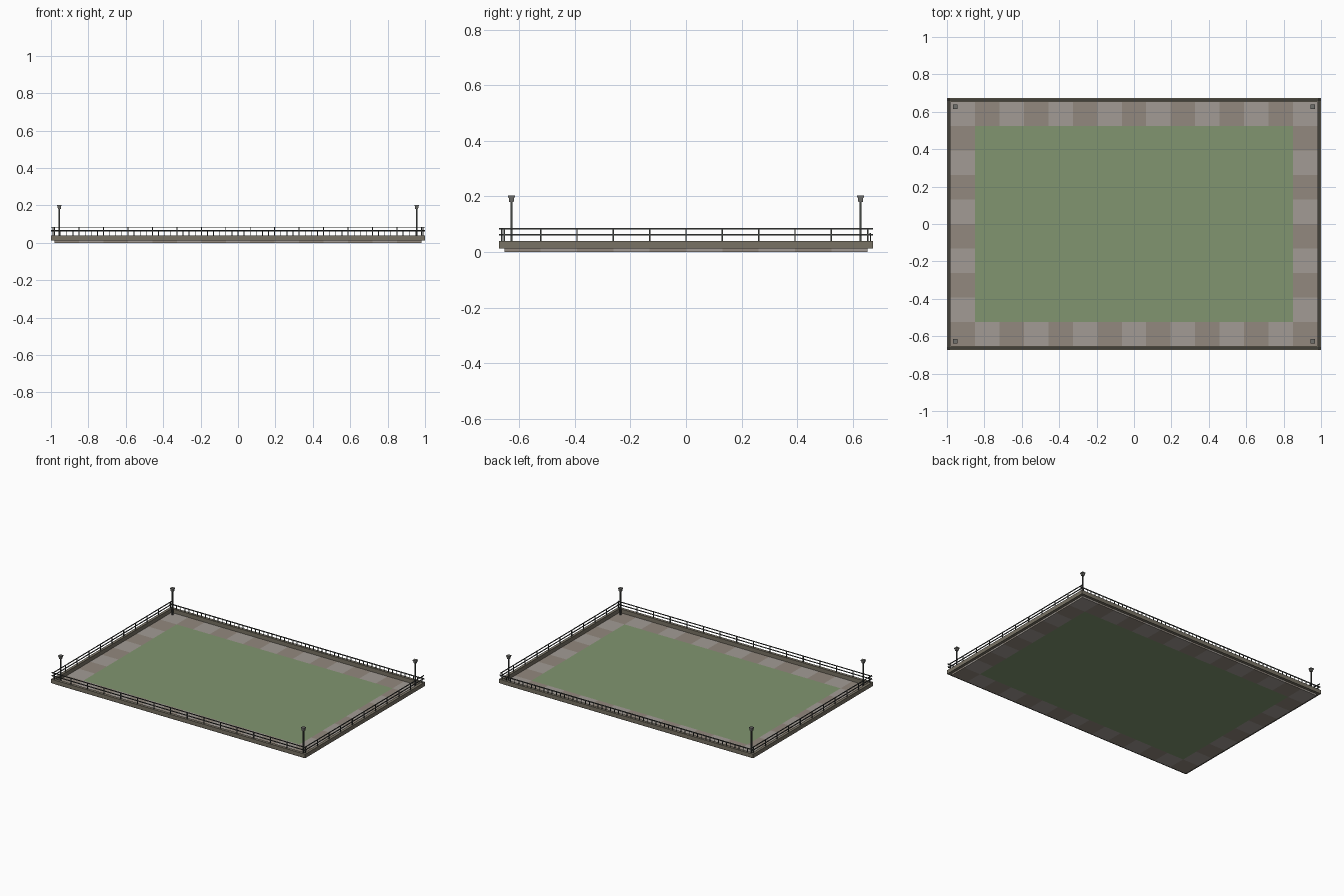
import bpy, bmesh
from mathutils import Matrix, Vector

if "Cube" in bpy.data.objects:
    bpy.data.objects.remove(bpy.data.objects["Cube"])

T = 2 / 15.3                     # tile size
NX, NY = 15, 10
IX, IY = T * NX / 2, T * NY / 2  # inner edge of the walls
W = 1 - IX                       # wall thickness
OX, OY = 1.0, IY + W
FLOOR, WALL = 0.012, 0.04


def material(name, rgb):
    m = bpy.data.materials.new(name)
    m.diffuse_color = (*rgb, 1)
    m.use_nodes = True
    m.node_tree.nodes["Principled BSDF"].inputs["Base Color"].default_value = m.diffuse_color
    return m


stone_a = material("light_stone", (0.36, 0.33, 0.30))
stone_b = material("dark_stone", (0.29, 0.25, 0.21))
grass = material("grass", (0.22, 0.30, 0.16))
wall_mat = material("wall_stone", (0.19, 0.17, 0.13))
metal = material("dark_metal", (0.06, 0.065, 0.06))
lamp_mat = material("lamp_housing", (0.16, 0.16, 0.15))


def box(bm, x0, x1, y0, y1, z0, z1):
    size = Vector((x1 - x0, y1 - y0, z1 - z0))
    mid = Vector((x0 + x1, y0 + y1, z0 + z1)) / 2
    bmesh.ops.create_cube(bm, size=1, matrix=Matrix.Translation(mid) @ Matrix.Diagonal((*size, 1)))


def finish(bm, name, mat):
    me = bpy.data.meshes.new(name)
    bm.to_mesh(me)
    bm.free()
    me.materials.append(mat)
    ob = bpy.data.objects.new(name, me)
    bpy.context.collection.objects.link(ob)
    return ob


# Chequered stone border tiles
light, dark = bmesh.new(), bmesh.new()
for i in range(NX):
    for j in range(NY):
        if i in (0, NX - 1) or j in (0, NY - 1):
            x, y = -IX + i * T, -IY + j * T
            box(dark if (i + j) % 2 == 0 else light, x, x + T, y, y + T, 0, FLOOR)
finish(light, "light_border_tiles", stone_a)
finish(dark, "dark_border_tiles", stone_b)

# Lawn
bm = bmesh.new()
box(bm, -IX + T, IX - T, -IY + T, IY - T, 0, FLOOR)
finish(bm, "lawn", grass)

# Low perimeter wall
bm = bmesh.new()
for s in (-1, 1):
    box(bm, -OX, OX, *sorted((s * IY, s * OY)), FLOOR, WALL)
    box(bm, *sorted((s * IX, s * OX)), -IY, IY, FLOOR, WALL)
finish(bm, "perimeter_wall", wall_mat)

# Two-bar railings on the front and both sides
RX, RY = OX - W / 2, OY - W / 2
R = 0.0025
bm = bmesh.new()
for z in (0.062, 0.083):
    box(bm, -OX, OX, -RY - R, -RY + R, z - R, z + R)
    for s in (-1, 1):
        box(bm, s * RX - R, s * RX + R, -OY, OY, z - R, z + R)
for i in range(NX + 1):
    x = -IX + i * T
    box(bm, x - R, x + R, -RY - R, -RY + R, WALL, 0.083)
for s in (-1, 1):
    for j in range(NY + 1):
        y = -IY + j * T
        box(bm, s * RX - R, s * RX + R, y - R, y + R, WALL, 0.083)
finish(bm, "bar_railings", metal)

# Lower, dense baluster fence along the back
bm = bmesh.new()
box(bm, -OX, OX, RY - R, RY + R, 0.062, 0.068)
for i in range(NX * 4 + 1):
    x = -IX + i * T / 4
    box(bm, x - 0.002, x + 0.002, RY - 0.002, RY + 0.002, WALL, 0.064)
finish(bm, "back_baluster_fence", metal)

# Corner lamp posts with flared heads
for n, (sx, sy) in enumerate(((-1, -1), (1, -1), (1, 1), (-1, 1))):
    x, y = sx * 0.955, sy * 0.628
    bm = bmesh.new()
    box(bm, x - 0.004, x + 0.004, y - 0.004, y + 0.004, FLOOR, 0.182)
    finish(bm, f"lamp_pole_{n}", metal)
    bm = bmesh.new()
    box(bm, x - 0.008, x + 0.008, y - 0.008, y + 0.008, 0.18, 0.196)
    for v in bm.verts:
        if v.co.z > 0.19:
            v.co.x = x + (v.co.x - x) * 1.25
            v.co.y = y + (v.co.y - y) * 1.25
    box(bm, x - 0.012, x + 0.012, y - 0.012, y + 0.012, 0.196, 0.203)
    finish(bm, f"lamp_head_{n}", lamp_mat)
